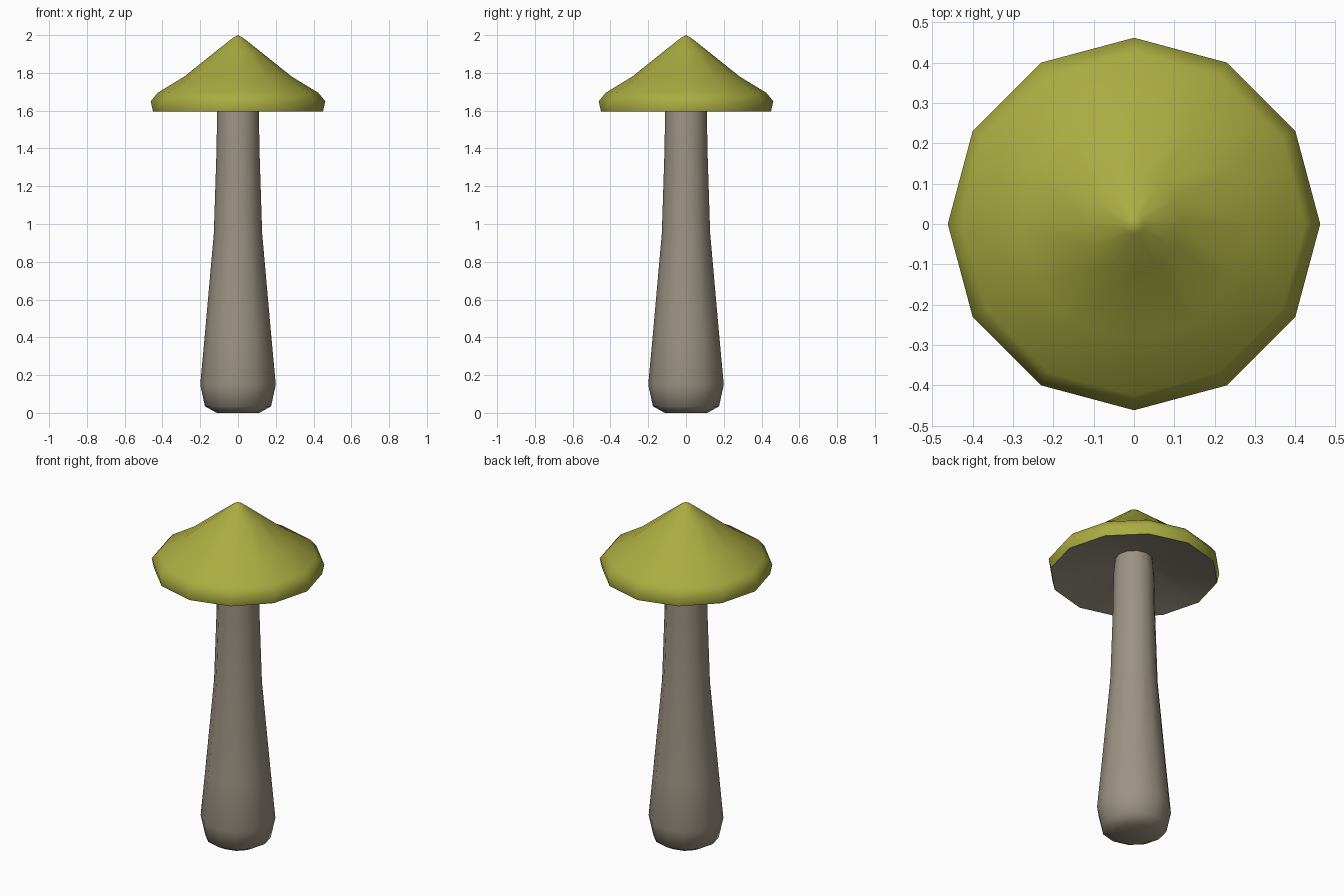
import bpy, bmesh, math

if "Cube" in bpy.data.objects:
    bpy.data.objects.remove(bpy.data.objects["Cube"])

SIDES = 12


def material(name, rgb):
    m = bpy.data.materials.new(name)
    m.diffuse_color = (*rgb, 1)
    m.use_nodes = True
    m.node_tree.nodes["Principled BSDF"].inputs["Base Color"].default_value = m.diffuse_color
    return m


olive = material("olive green", (0.40, 0.415, 0.053))
taupe = material("warm grey", (0.33, 0.29, 0.227))


def lathe(name, profile, mats, band_mats):
    """Spin (radius, z) points around z; radius 0 closes to a pole."""
    bm = bmesh.new()
    rings = []
    for r, z in profile:
        if r == 0:
            rings.append([bm.verts.new((0, 0, z))] * SIDES)
        else:
            rings.append([bm.verts.new((r * math.cos(i * math.tau / SIDES),
                                        r * math.sin(i * math.tau / SIDES), z))
                          for i in range(SIDES)])
    for k, (a, b) in enumerate(zip(rings, rings[1:])):
        for i in range(SIDES):
            j = (i + 1) % SIDES
            corners = list(dict.fromkeys((a[i], a[j], b[j], b[i])))
            bm.faces.new(corners).material_index = band_mats[k]
    bmesh.ops.recalc_face_normals(bm, faces=bm.faces)
    me = bpy.data.meshes.new(name)
    bm.to_mesh(me)
    bm.free()
    for m in mats:
        me.materials.append(m)
    ob = bpy.data.objects.new(name, me)
    bpy.context.collection.objects.link(ob)
    bpy.context.view_layer.objects.active = ob
    ob.select_set(True)
    bpy.ops.object.shade_smooth_by_angle(angle=math.radians(60))
    ob.select_set(False)
    return ob


# Stem: bulbous foot tapering upward into the cap
stem = [(0, 0), (0.113, 0), (0.175, 0.035), (0.20, 0.15), (0.175, 0.42),
        (0.128, 0.95), (0.115, 1.35), (0.11, 1.60), (0.10, 1.70), (0, 1.70)]
lathe("stem", stem, [taupe], [0] * (len(stem) - 1))

# Cap: hollowed underside (grey), rim and pointed top (olive)
cap = [(0, 1.69), (0.10, 1.69), (0.45, 1.595), (0.462, 1.65), (0.425, 1.695),
       (0.285, 1.78), (0.12, 1.912), (0.025, 1.987), (0, 2.0)]
lathe("cap", cap, [olive, taupe], [1, 1] + [0] * (len(cap) - 3))
